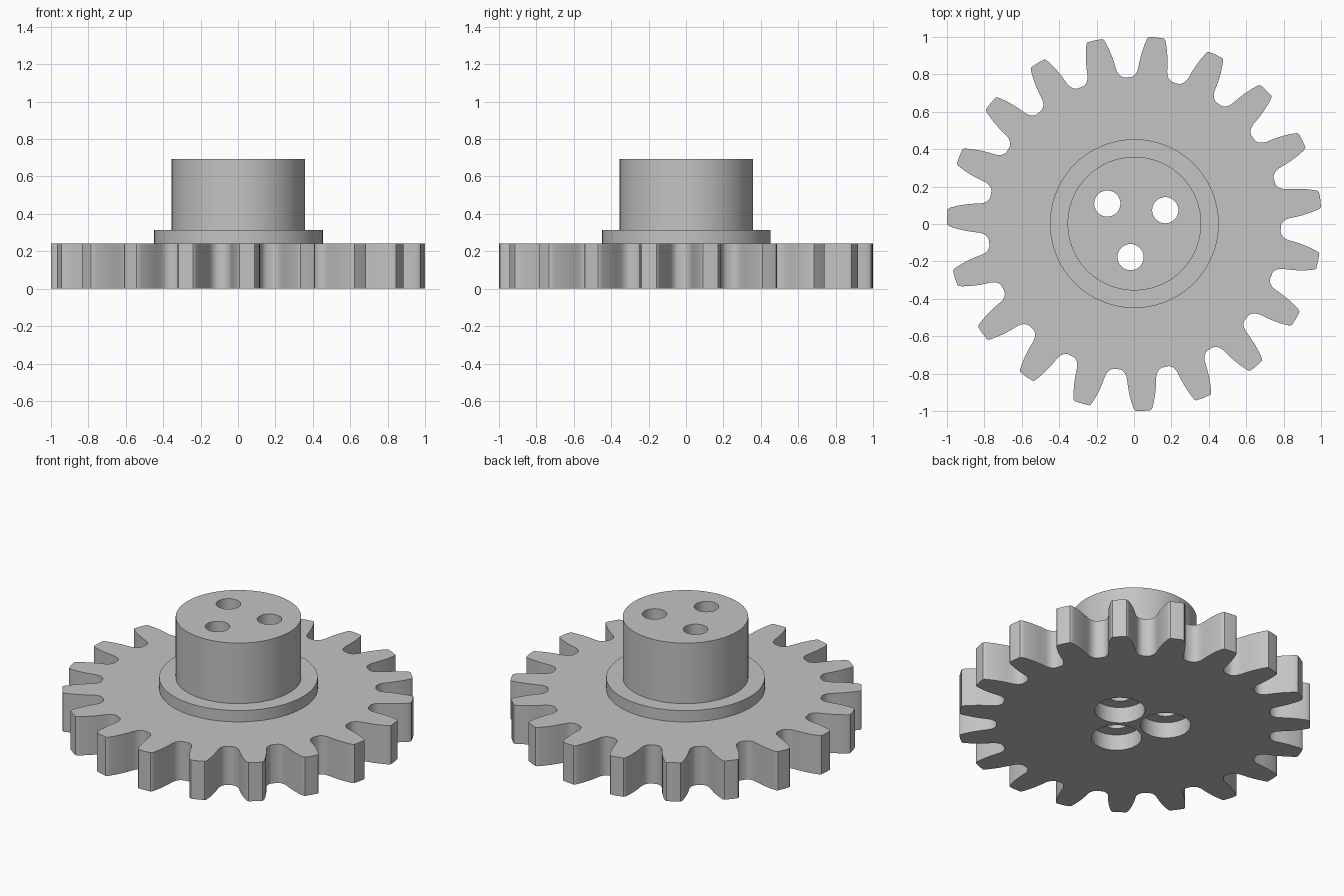
import bpy, bmesh
from math import radians, cos, sin, tau
from mathutils import Vector

cube = bpy.data.objects.get("Cube")
if cube:
    bpy.data.objects.remove(cube, do_unlink=True)

CENTRE = (0.002, 0.002)
TEETH = 19
FIRST_TOOTH = radians(83.2)

grey = bpy.data.materials.new("plain grey")
grey.use_nodes = True
grey.diffuse_color = (0.55, 0.55, 0.55, 1)
grey.node_tree.nodes["Principled BSDF"].inputs["Base Color"].default_value = grey.diffuse_color


def polar(r, a):
    return (CENTRE[0] + r * cos(a), CENTRE[1] + r * sin(a))


def circle(r, n, centre=CENTRE):
    return [(centre[0] + r * cos(tau * i / n), centre[1] + r * sin(tau * i / n)) for i in range(n)]


def prism(name, outline, z0, z1):
    """Extrude a closed outline from z0 up to z1."""
    bm = bmesh.new()
    face = bm.faces.new([bm.verts.new((x, y, z0)) for x, y in outline])
    top = bmesh.ops.extrude_face_region(bm, geom=[face])["geom"]
    bmesh.ops.translate(bm, vec=Vector((0, 0, z1 - z0)),
                        verts=[v for v in top if isinstance(v, bmesh.types.BMVert)])
    bmesh.ops.recalc_face_normals(bm, faces=bm.faces)
    mesh = bpy.data.meshes.new(name)
    bm.to_mesh(mesh)
    bm.free()
    mesh.materials.append(grey)
    obj = bpy.data.objects.new(name, mesh)
    bpy.context.collection.objects.link(obj)
    return obj


# Tooth flank: radius and half angle in degrees, from root to tip
flank = [(0.783, 8.2), (0.787, 7.4), (0.797, 6.5), (0.812, 5.8), (0.83, 5.4), (0.87, 4.95),
         (0.91, 4.4), (0.95, 3.7), (0.98, 3.1), (0.994, 2.75), (1.001, 2.3)]
tooth = [(r, -a) for r, a in flank] + [(1.002, 0)] + [(r, a) for r, a in reversed(flank)]
gear_outline = [polar(r, FIRST_TOOTH + tau * k / TEETH + radians(a))
                for k in range(TEETH) for r, a in tooth]

# Stacked body parts
parts = [prism("gear_wheel", gear_outline, 0, 0.243),
         prism("collar", circle(0.451, 96), 0.243, 0.314),
         prism("hub", circle(0.357, 96), 0.314, 0.694)]

# Screw holes with wide counterbores on the underside
cutters = []
for k in range(3):
    spot = polar(0.18, radians(23.5) + tau * k / 3)
    cutters.append((prism("hole_cutter", circle(0.07, 48, spot), -0.1, 0.9), parts))
    cutters.append((prism("counterbore_cutter", circle(0.143, 48, spot), -0.1, 0.1), parts[:1]))

for cutter, targets in cutters:
    cutter.hide_render = True
    for part in targets:
        mod = part.modifiers.new("hole", "BOOLEAN")
        mod.operation = "DIFFERENCE"
        mod.solver = "EXACT"
        mod.object = cutter

# Apply the cuts, drop the cutters and smooth the curved walls
for part in parts:
    bpy.ops.object.select_all(action="DESELECT")
    part.select_set(True)
    bpy.context.view_layer.objects.active = part
    for mod in list(part.modifiers):
        bpy.ops.object.modifier_apply(modifier=mod.name)
    bpy.ops.object.shade_smooth_by_angle(angle=radians(35))
for cutter, _ in cutters:
    bpy.data.objects.remove(cutter, do_unlink=True)
